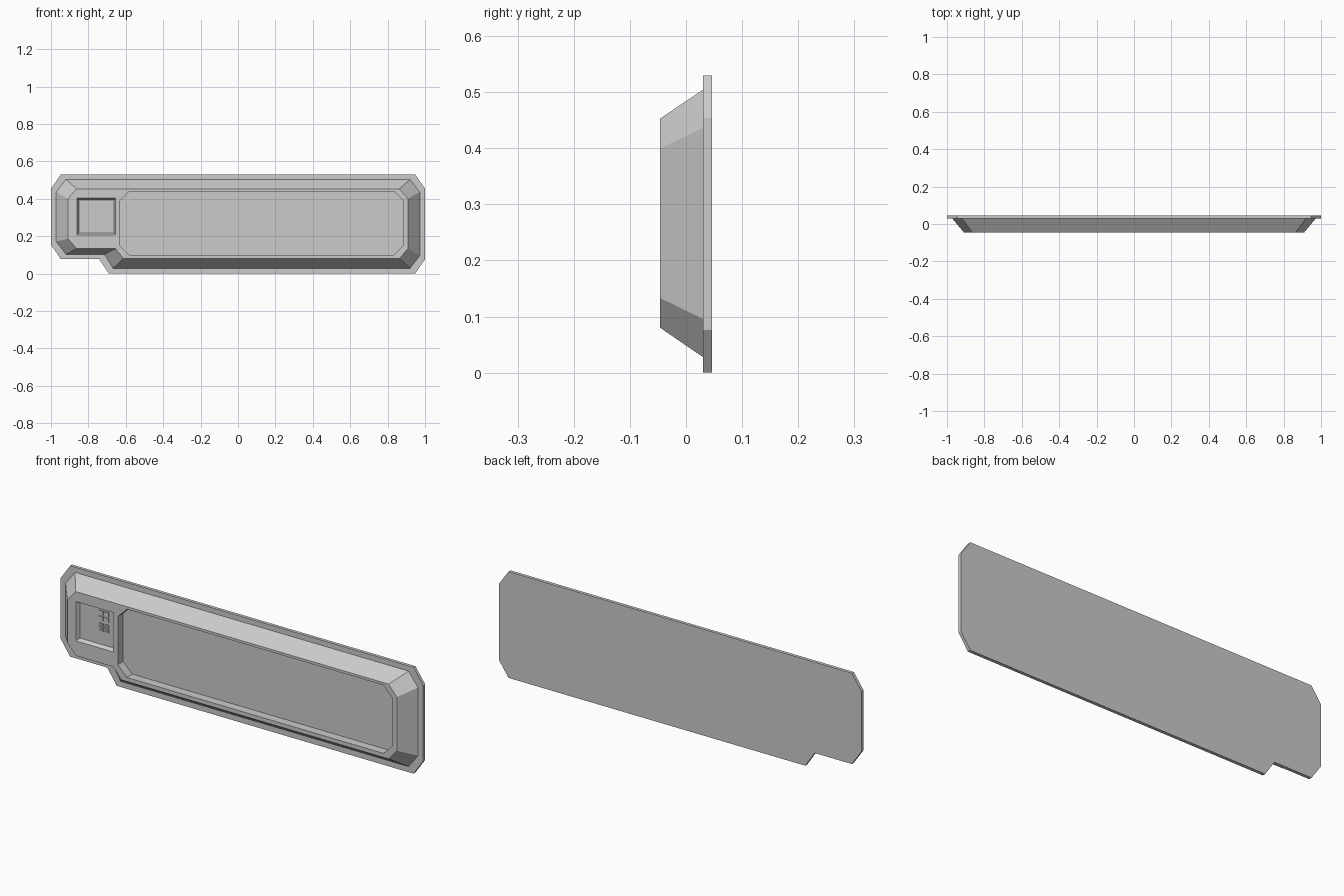
import bpy, bmesh

if "Cube" in bpy.data.objects:
    bpy.data.objects.remove(bpy.data.objects["Cube"])


def loft(name, sections):
    """Solid through matching x-z outlines, each given as (y, points)."""
    bm = bmesh.new()
    rings = [[bm.verts.new((x, y, z)) for x, z in pts] for y, pts in sections]
    bm.faces.new(rings[0])
    bm.faces.new(rings[-1])
    n = len(rings[0])
    for a, b in zip(rings, rings[1:]):
        for i in range(n):
            j = (i + 1) % n
            bm.faces.new((a[i], a[j], b[j], b[i]))
    bmesh.ops.recalc_face_normals(bm, faces=bm.faces)
    mesh = bpy.data.meshes.new(name)
    bm.to_mesh(mesh)
    bm.free()
    obj = bpy.data.objects.new(name, mesh)
    bpy.context.collection.objects.link(obj)
    return obj


def rect(x0, x1, z0, z1):
    return [(x0, z0), (x1, z0), (x1, z1), (x0, z1)]


def chamfered(x0, x1, z0, z1, cx, cz):
    return [(x0 + cx, z0), (x1 - cx, z0), (x1, z0 + cz), (x1, z1 - cz),
            (x1 - cx, z1), (x0 + cx, z1), (x0, z1 - cz), (x0, z0 + cz)]


def stepped(x, z0, z1, cx, cz, step_z, step_a, step_b):
    """Chamfered outline whose lower left end is stepped up."""
    right = chamfered(-x, x, z0, z1, cx, cz)[1:7]
    return right + [(-x, step_z + cz), (-x + cx, step_z),
                    (step_a, step_z), (step_b, z0)]


BACK, PLATE, FRONT = 0.046, 0.03, -0.046

# Thin back plate
loft("back_plate", [
    (BACK, stepped(1.0, 0.0, 0.53, 0.053, 0.076, 0.077, -0.742, -0.69)),
    (PLATE, stepped(1.0, 0.0, 0.53, 0.053, 0.076, 0.077, -0.742, -0.69))])

# Body with sloping sides
body = loft("panel_body", [
    (PLATE, stepped(0.972, 0.028, 0.504, 0.052, 0.068, 0.103, -0.713, -0.668)),
    (FRONT, stepped(0.909, 0.08, 0.453, 0.046, 0.053, 0.133, -0.655, -0.613))])

# Screen recess and keypad recess
screen = chamfered(-0.631, 0.884, 0.1, 0.44, 0.05, 0.05)
cutters = [
    loft("screen_cutter", [(-0.1, screen), (-0.003, screen)]),
    loft("keypad_cutter", [
        (-0.1, rect(-0.862, -0.655, 0.207, 0.403)),
        (FRONT, rect(-0.862, -0.655, 0.207, 0.403)),
        (-0.028, rect(-0.851, -0.664, 0.217, 0.394))])]
for cutter in cutters:
    mod = body.modifiers.new(cutter.name, 'BOOLEAN')
    mod.operation = 'DIFFERENCE'
    mod.solver = 'EXACT'
    mod.object = cutter
    cutter.hide_render = True

# Bake the recesses so no cutters are left over
bpy.context.view_layer.update()
deps = bpy.context.evaluated_depsgraph_get()
baked = bpy.data.meshes.new_from_object(body.evaluated_get(deps))
body.modifiers.clear()
body.data = baked
for cutter in cutters:
    bpy.data.objects.remove(cutter)

# Keypad: two rows of large keys above four rows of thin keys
rows = [(0.366, 0.386), (0.338, 0.358)] + [
    (0.316 - i * 0.011, 0.323 - i * 0.011) for i in range(4)]
for r, (z0, z1) in enumerate(rows):
    for c, (x0, x1) in enumerate([(-0.745, -0.722), (-0.716, -0.692)]):
        key = rect(x0, x1, z0, z1)
        loft(f"key_{r}_{c}", [(-0.026, key), (-0.033, key)])
